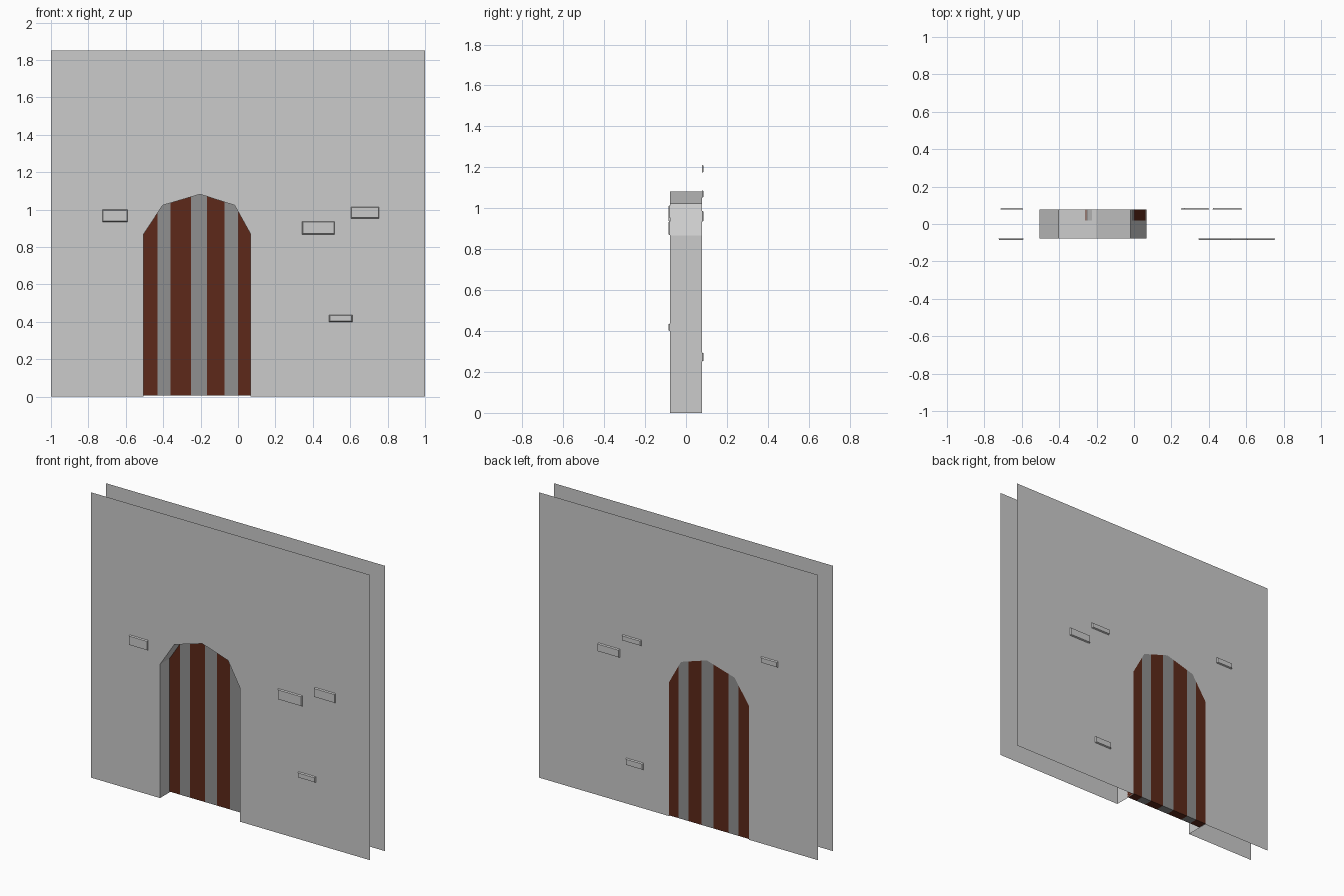
import bpy, bmesh

if "Cube" in bpy.data.objects:
    bpy.data.objects.remove(bpy.data.objects["Cube"])

Y = 0.077                      # half thickness of the wall
ARCH = [(-0.505, 0.868), (-0.403, 1.023), (-0.203, 1.082), (-0.018, 1.023), (0.068, 0.868)]


def material(name, rgb):
    m = bpy.data.materials.new(name)
    m.diffuse_color = (*rgb, 1)
    m.use_nodes = True
    m.node_tree.nodes["Principled BSDF"].inputs["Base Color"].default_value = m.diffuse_color
    return m


def finish(bm, name, mats=()):
    me = bpy.data.meshes.new(name)
    bm.to_mesh(me)
    bm.free()
    for m in mats:
        me.materials.append(m)
    ob = bpy.data.objects.new(name, me)
    bpy.context.collection.objects.link(ob)
    return ob


def ring(bm, pts, y):
    return [bm.verts.new((x, y, z)) for x, z in pts]


stone = material("stone", (0.6, 0.6, 0.6))
iron = material("dark_grey", (0.28, 0.28, 0.28))
wood = material("dark_red_wood", (0.11, 0.022, 0.01))

# Wall: front and back sheets joined only by the arch reveal
opening = [(ARCH[0][0], 0)] + ARCH + [(ARCH[-1][0], 0)]
outline = opening + [(1, 0), (1, 1.85), (-1, 1.85), (-1, 0)]
bm = bmesh.new()
front, back = ring(bm, outline, -Y), ring(bm, outline, Y)
bm.faces.new(front)
bm.faces.new(back[::-1])
for i in range(len(opening) - 1):
    bm.faces.new((front[i], back[i], back[i + 1], front[i + 1]))
finish(bm, "wall", [stone])

# Door: arched slab cut into alternating vertical strips
cuts = [-0.43, -0.36, -0.25, -0.165, -0.072, 0.0]
profile = [(ARCH[0][0], 0.005)] + ARCH + [(ARCH[-1][0], 0.005)]
bm = bmesh.new()
front, back = ring(bm, profile, 0.02), ring(bm, profile, Y)
bm.faces.new(front)
bm.faces.new(back[::-1])
n = len(profile)
for i in range(n):
    j = (i + 1) % n
    bm.faces.new((front[i], back[i], back[j], front[j]))
for x in cuts:
    bmesh.ops.bisect_plane(bm, geom=bm.verts[:] + bm.edges[:] + bm.faces[:],
                           plane_co=(x, 0, 0), plane_no=(1, 0, 0))
bmesh.ops.recalc_face_normals(bm, faces=bm.faces[:])
for f in bm.faces:
    x = f.calc_center_median().x
    f.material_index = sum(x > c for c in cuts) % 2
finish(bm, "door", [wood, iron])


# Raised stones: shallow tapered blocks on both sheets
def brick(name, x0, x1, z0, z1, side, depth=0.009, t=0.004):
    bm = bmesh.new()
    base = ring(bm, [(x0, z0), (x1, z0), (x1, z1), (x0, z1)], side * Y)
    top = ring(bm, [(x0 + t, z0 + t), (x1 - t, z0 + t), (x1 - t, z1 - t), (x0 + t, z1 - t)],
               side * (Y + depth))
    faces = [top] + [[base[i], base[(i + 1) % 4], top[(i + 1) % 4], top[i]] for i in range(4)]
    for f in faces:
        bm.faces.new(f if side < 0 else f[::-1])
    finish(bm, name)


FRONT = [(-0.725, -0.59, 0.935, 1.0), (0.343, 0.517, 0.868, 0.937),
         (0.603, 0.755, 0.953, 1.015), (0.487, 0.612, 0.40, 0.437)]
BACK = [(0.42, 0.577, 0.934, 0.988), (0.265, 0.402, 1.051, 1.088),
        (0.25, 0.375, 0.251, 0.295), (-0.715, -0.593, 1.173, 1.212)]
for i, b in enumerate(FRONT):
    brick(f"front_brick_{i + 1}", *b, -1)
for i, b in enumerate(BACK):
    brick(f"back_brick_{i + 1}", *b, 1)
